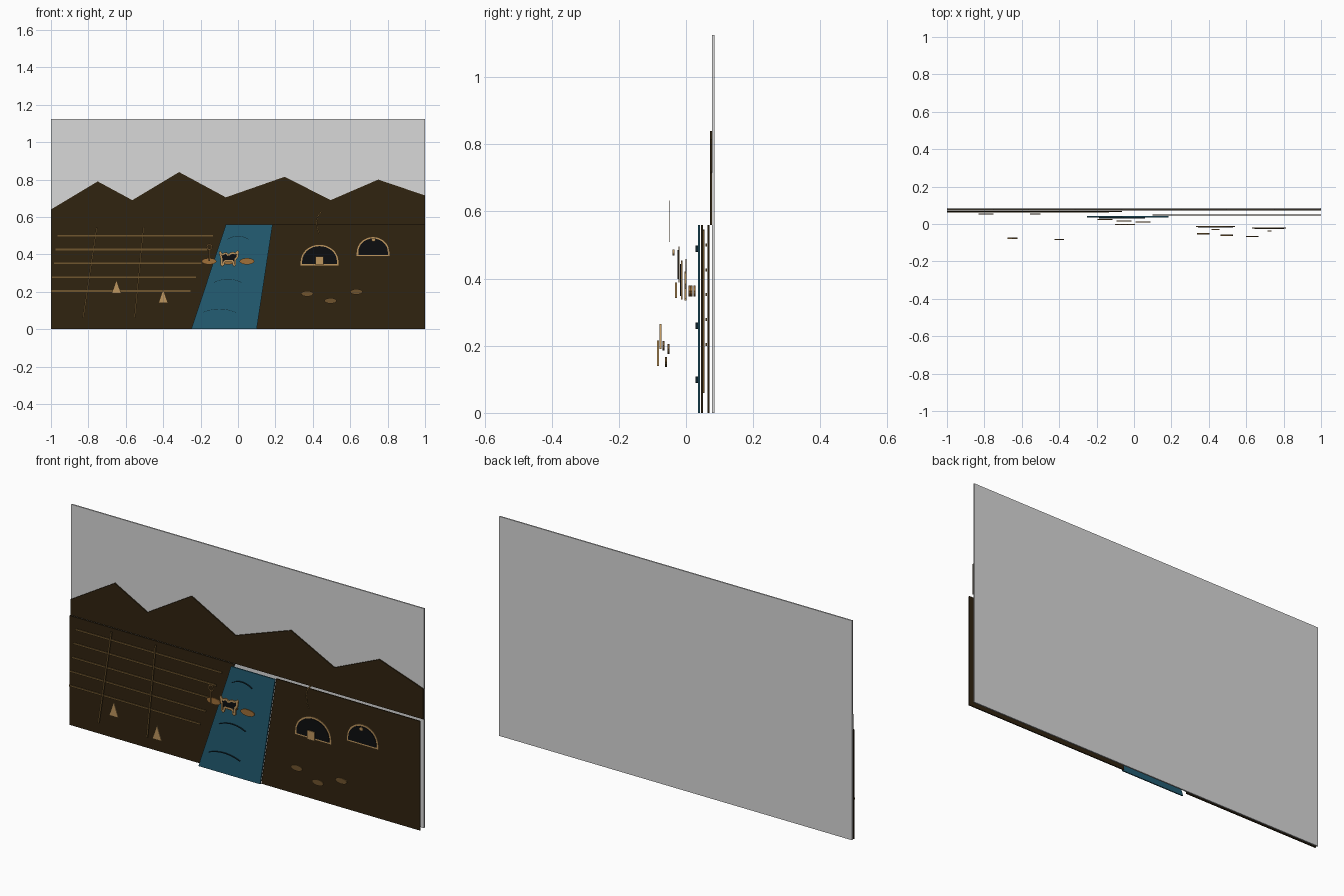
import bpy, bmesh
from math import sin, cos, pi
from mathutils import Vector

cube = bpy.data.objects.get("Cube")
if cube:
    bpy.data.objects.remove(cube)


def material(name, r, g, b):
    """Make a flat material from 0-255 display values."""
    col = [(v / 255 / 12.92 if v < 10 else ((v / 255 + 0.055) / 1.055) ** 2.4) for v in (r, g, b)] + [1]
    m = bpy.data.materials.new(name)
    m.use_nodes = True
    m.diffuse_color = col
    m.node_tree.nodes["Principled BSDF"].inputs["Base Color"].default_value = col
    return m


GREY = material("sky grey", 216, 216, 216)
EARTH = material("dark earth", 48, 35, 16)
WATER = material("river blue", 35, 93, 115)
RIPPLE = material("ripple dark blue", 14, 38, 48)
BLACK = material("cave black", 12, 13, 16)
TAN = material("straw tan", 190, 150, 94)
FENCE = material("furrow brown", 112, 86, 46)
PEBBLE = material("pebble brown", 112, 84, 45)
STEP = material("stepping stone ochre", 160, 112, 56)


def plate(name, pts, y, mat, thick=0.006):
    """Extrude an x-z outline into a plate centred on depth y."""
    bm = bmesh.new()
    face = bm.faces.new([bm.verts.new((x, y - thick / 2, z)) for x, z in pts])
    out = bmesh.ops.extrude_face_region(bm, geom=[face])
    new = [v for v in out["geom"] if isinstance(v, bmesh.types.BMVert)]
    bmesh.ops.translate(bm, verts=new, vec=(0, thick, 0))
    bmesh.ops.recalc_face_normals(bm, faces=bm.faces)
    mesh = bpy.data.meshes.new(name)
    bm.to_mesh(mesh)
    bm.free()
    mesh.materials.append(mat)
    obj = bpy.data.objects.new(name, mesh)
    bpy.context.collection.objects.link(obj)
    return obj


def ribbon(name, path, width, y, mat, thick=0.004):
    """Plate of constant width following an x-z path."""
    p = [Vector(q) for q in path]
    left, right = [], []
    for i, q in enumerate(p):
        d = (p[min(i + 1, len(p) - 1)] - p[max(i - 1, 0)]).normalized()
        n = Vector((-d.y, d.x)) * width / 2
        left.append(q + n)
        right.append(q - n)
    return plate(name, left + right[::-1], y, mat, thick)


def rect(x0, x1, z0, z1):
    return [(x0, z0), (x1, z0), (x1, z1), (x0, z1)]


def ellipse(x, z, rx, rz, n=14):
    return [(x + rx * cos(2 * pi * i / n), z + rz * sin(2 * pi * i / n)) for i in range(n)]


def dome(x, z0, half, height, foot=0.02, n=16):
    arch = [(x + half * cos(pi * i / n), z0 + foot + (height - foot) * sin(pi * i / n)) for i in range(n + 1)]
    return [(x - half, z0), (x + half, z0)] + arch


# Backdrop and mountain range
plate("sky_board", rect(-1, 1, 0, 1.125), 0.081, GREY, 0.007)
peaks = [(1, .715), (.75, .80), (.495, .69), (.25, .815), (-.065, .705),
         (-.315, .84), (-.565, .69), (-.75, .79), (-1, .64)]
plate("mountains", [(-1, .56), (1, .56)] + peaks, 0.074, EARTH)

# Ground panels and the river between them
plate("field", [(-1, 0), (-.25, 0), (-.065, .56), (-1, .56)], 0.067, EARTH)
plate("right_bank", [(.1, 0), (1, 0), (1, .56), (.185, .56)], 0.048, EARTH)
plate("river", [(-.25, 0), (.1, 0), (.185, .56), (-.065, .56)], 0.039, WATER)

# Ripples: thin curved shelves on the water
for i, (x, z, half) in enumerate([(0, .48, .057), (-.055, .25, .074), (-.1, .09, .088)]):
    arc = [(x + half * t / 5, z + 0.018 * (1 - (t / 5) ** 2)) for t in range(-5, 6)]
    ribbon(f"ripple_{i + 1}", arc, 0.002, 0.033, RIPPLE, 0.008)

# Furrows and cross paths in the field
for i in range(5):
    z = 0.5 - 0.074 * i
    ribbon(f"furrow_{i + 1}", [(max(-1, -.965 - .01 * i), z), (-.135 - .03 * i, z)], 0.009, 0.06, FENCE)
for i, (top, low) in enumerate([(-.755, -.828), (-.505, -.553)]):
    ribbon(f"cross_path_{i + 1}", [(low, .06), (top, .545)], 0.008, 0.053, FENCE)

# Field trees
for i, (x, z, y) in enumerate([(-.65, .19, -.076), (-.4, .14, -.083)]):
    plate(f"tree_{i + 1}", [(x - .026, z), (x + .026, z), (x, z + .075)], y, TAN)

# Cave dwellings: tan rim with a black opening
for i, (x, z, half, h, y) in enumerate([(.436, .338, .104, .116, -.014), (.722, .388, .09, .107, -.022)]):
    plate(f"cave_rim_{i + 1}", dome(x, z, half, h), y + .001, TAN, 0.004)
    plate(f"cave_opening_{i + 1}", dome(x, z + .01, half - .011, h - .02, .014), y - .002, BLACK, 0.004)
plate("cave_door", rect(.415, .456, .342, .388), -.03, TAN)
plate("cave_window", ellipse(.725, .478, .011, .009), -.037, TAN)
ribbon("smoke", [(.435, .51), (.424, .54), (.42, .575), (.427, .605), (.447, .63)], 0.007, -.048, FENCE, 0.002)

# Pebbles on the bank and stepping stones in the river
for i, (x, z, y) in enumerate([(.37, .19, -.052), (.495, .152, -.06), (.633, .2, -.067)]):
    plate(f"pebble_{i + 1}", ellipse(x, z, .033, .015), y, PEBBLE)
for i, (x, y) in enumerate([(-.155, .025), (-.053, .017), (.048, .01)]):
    plate(f"stepping_stone_{i + 1}", ellipse(x, .363, .04, .017), y, STEP)

# Four-legged animal: dark body with a tan outline
body = [(-.098, .415), (-.085, .398), (-.066, .408), (-.052, .396), (-.034, .408), (-.012, .405),
        (.001, .418), (-.004, .385), (-.015, .372), (-.015, .34), (-.024, .34), (-.028, .364),
        (-.072, .364), (-.08, .34), (-.088, .34), (-.088, .375)]
plate("animal_body", body, -.002, BLACK, 0.005)
for i, a in enumerate(body):
    ribbon(f"animal_outline_{i + 1}", [a, body[(i + 1) % len(body)]], 0.01, -.002, TAN, 0.0062)

# Staff with a ring head
ribbon("staff", [(-.155, .365), (-.153, .424)], 0.008, 0.0, PEBBLE, 0.002)
ring = ellipse(-.153, .44, .013, .014, 12)
ribbon("staff_ring", ring + ring[:1], 0.008, 0.0, PEBBLE, 0.002)
